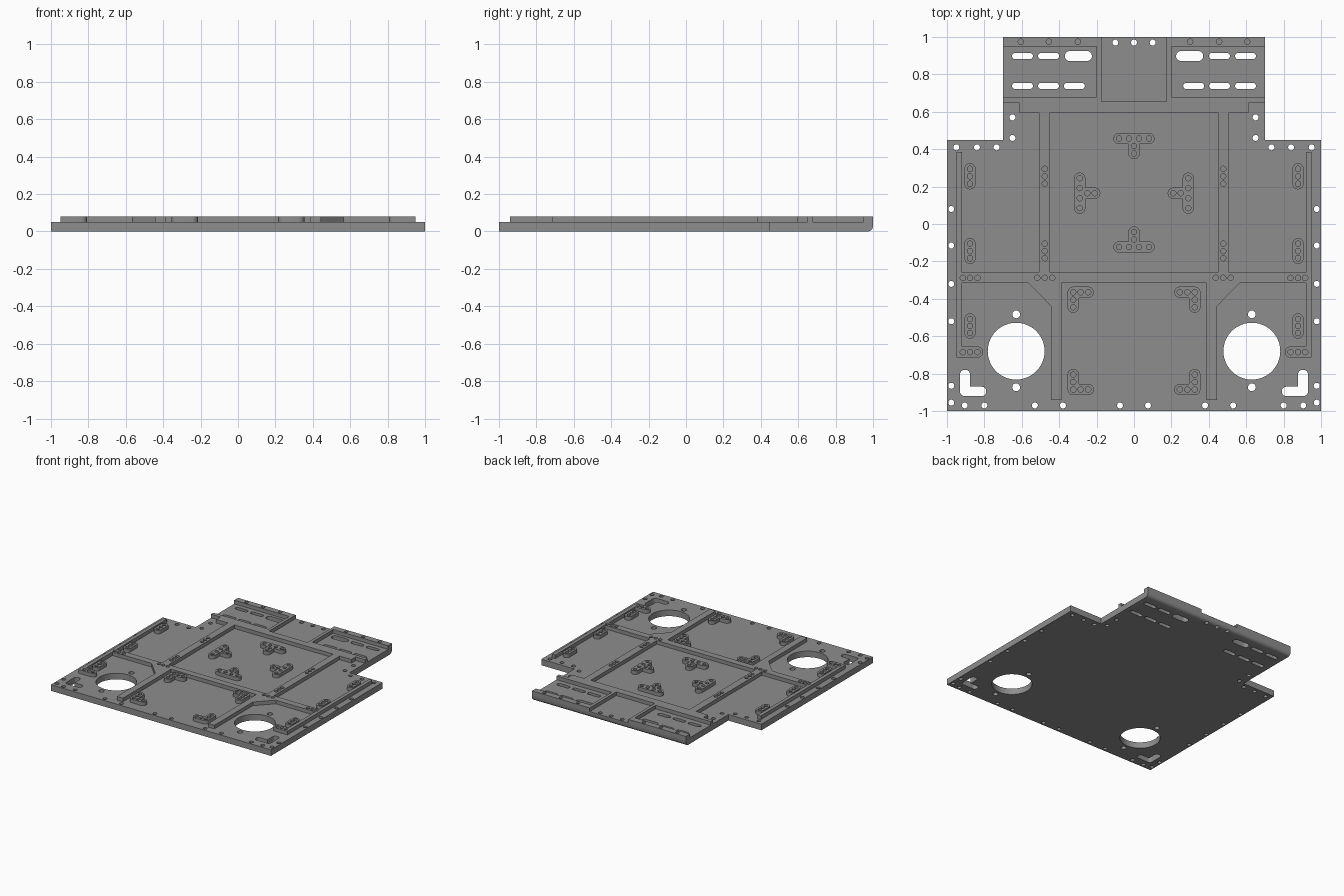
import bpy, bmesh, math
from mathutils import Vector

if "Cube" in bpy.data.objects:
    bpy.data.objects.remove(bpy.data.objects["Cube"])

BASE, TOP = 0.05, 0.08      # plate top and rib top heights
H, R = 0.03, 0.0145         # pad half width, screw hole radius

grey = bpy.data.materials.new("mid grey")
grey.diffuse_color = (0.27, 0.27, 0.27, 1)
grey.use_nodes = True
grey.node_tree.nodes["Principled BSDF"].inputs["Base Color"].default_value = grey.diffuse_color


def circle(x, y, r, n=20):
    return [(x + r * math.cos(2 * math.pi * i / n), y + r * math.sin(2 * math.pi * i / n)) for i in range(n)]


def mirror(pts):
    return [(-p[0], *p[1:]) for p in pts][::-1]


def both(pts):
    return pts + [(-x, y) for x, y in pts if x != 0]


def rounded(pts, r=0.0, n=6):
    """Round convex corners; a third value on a point overrides the radius."""
    m = len(pts)
    area = sum(pts[i - 1][0] * pts[i][1] - pts[i][0] * pts[i - 1][1] for i in range(m))
    out = []
    for i, p in enumerate(pts):
        c = Vector(p[:2])
        rad = p[2] if len(p) > 2 else r
        a = (Vector(pts[i - 1][:2]) - c).normalized()
        b = (Vector(pts[(i + 1) % m][:2]) - c).normalized()
        if rad and (b.x * a.y - b.y * a.x) * area > 0:
            mid = c + (a + b) * rad
            new = [mid - rad * (b * math.cos(t) + a * math.sin(t))
                   for t in (math.pi / 2 * k / n for k in range(n + 1))]
        else:
            new = [c]
        for q in new:
            if not out or (q - out[-1]).length > 1e-4:
                out.append(q)
    if (out[0] - out[-1]).length < 1e-4:
        out.pop()
    return [tuple(q) for q in out]


def slot(x0, x1, y, w):
    return rounded([(x0, y - w / 2), (x1, y - w / 2), (x1, y + w / 2), (x0, y + w / 2)], w / 2)


def plate(name, outline, holes, z0, z1, back_round=0.0):
    bm = bmesh.new()
    for loop in [outline] + holes:
        vs = [bm.verts.new((x, y, z0)) for x, y in loop]
        for i in range(len(vs)):
            bm.edges.new((vs[i - 1], vs[i]))
    bmesh.ops.triangle_fill(bm, use_beauty=True, edges=bm.edges[:])
    ext = bmesh.ops.extrude_face_region(bm, geom=bm.faces[:], use_keep_orig=True)
    up = [g for g in ext["geom"] if isinstance(g, bmesh.types.BMVert)]
    bmesh.ops.translate(bm, verts=up, vec=(0, 0, z1 - z0))
    # rounded lower back edge, cut as three facets
    for ang in ((22.5, 45, 67.5) if back_round else ()):
        no = Vector((0, math.cos(math.radians(ang)), -math.sin(math.radians(ang))))
        co = Vector((0, 1 - back_round, back_round)) + no * back_round
        res = bmesh.ops.bisect_plane(bm, geom=bm.verts[:] + bm.edges[:] + bm.faces[:], dist=1e-6,
                                     plane_co=co, plane_no=no, clear_outer=True)
        cut = [e for e in res["geom_cut"] if isinstance(e, bmesh.types.BMEdge) and e.is_boundary]
        bmesh.ops.triangle_fill(bm, use_beauty=True, edges=cut, normal=no)
    bmesh.ops.recalc_face_normals(bm, faces=bm.faces[:])
    me = bpy.data.meshes.new(name)
    bm.to_mesh(me)
    bm.free()
    me.materials.append(grey)
    ob = bpy.data.objects.new(name, me)
    bpy.context.collection.objects.link(ob)
    bpy.context.view_layer.objects.active = ob
    ob.select_set(True)
    bpy.ops.object.shade_smooth_by_angle(angle=math.radians(30))
    ob.select_set(False)


# Base plate with through holes and slots
half = [(-0.7, 1), (-0.7, 0.45), (-1, 0.45), (-1, -1)]
bolts = [(0, 0.97), (-0.1, 0.97), (-0.65, 0.57), (-0.65, 0.46),
         (-0.95, 0.41), (-0.84, 0.41), (-0.735, 0.41)]
bolts += [(-0.977, y) for y in (0.08, -0.115, -0.32, -0.52, -0.865, -0.955)]
bolts += [(x, -0.97) for x in (-0.905, -0.8, -0.53, -0.38, -0.075)]
holes = [circle(x, y, 0.016) for x, y in both(bolts)]
corner = rounded([(-0.93, -0.92), (-0.79, -0.92), (-0.79, -0.87), (-0.877, -0.87),
                  (-0.877, -0.78), (-0.93, -0.78)], 0.023)
side = [corner, circle(-0.63, -0.68, 0.152, 48), circle(-0.63, -0.483, 0.021), circle(-0.63, -0.873, 0.021),
        slot(-0.652, -0.54, 0.898, 0.033), slot(-0.513, -0.4, 0.898, 0.033), slot(-0.37, -0.225, 0.898, 0.054)]
side += [slot(x, x + 0.112, 0.738, 0.033) for x in (-0.652, -0.513, -0.375)]
holes += side + [mirror(s) for s in side]
plate("base_plate", half + mirror(half), holes, 0, BASE, 0.03)

# Raised rib frame: half outline mirrored, with the central pocket left open
half = [(-0.175, 0.655), (-0.175, 1), (-0.7, 1), (-0.7, 0.95), (-0.2, 0.95), (-0.2, 0.68), (-0.7, 0.68),
        (-0.7, 0.65), (-0.615, 0.65), (-0.615, 0.595), (-0.508, 0.595), (-0.508, -0.26), (-0.92, -0.26),
        (-0.92, 0.385), (-0.95, 0.385), (-0.95, -0.715), (-0.807, -0.715, H), (-0.807, -0.655, H),
        (-0.92, -0.655), (-0.92, -0.315), (-0.565, -0.315), (-0.443, -0.44), (-0.443, -0.94),
        (-0.388, -0.94), (-0.388, -0.315)]
pocket = [(-0.448, -0.26), (0.448, -0.26), (0.448, 0.595), (-0.448, 0.595)]
rows = [(0.295, 0.255, 0.215), (-0.105, -0.145, -0.183), (-0.508, -0.545, -0.583)]
screws = [(-0.477, y) for row in rows[:2] for y in row]
screws += [(x, -0.288) for x in (-0.915, -0.877, -0.837, -0.517, -0.477, -0.437)]
screws += [(x, -0.685) for x in (-0.915, -0.877, -0.837)]
screws += [(x, 0.975) for x in (-0.605, -0.455, -0.3)]
plate("rib_frame", rounded(half + mirror(half)), [pocket] + [circle(x, y, R) for x, y in both(screws)], BASE, TOP)

# Straight three-screw pads along the sides
for sx in (-1, 1):
    x = 0.877 * sx
    for row in rows:
        a, b = row[2] - H, row[0] + H
        plate("side_pad", rounded([(x - H, a), (x + H, a), (x + H, b), (x - H, b)], H),
              [circle(x, y, R) for y in row], BASE, TOP)

# Corner-shaped pads in the front bay
ell = [(-H, -H), (0.08 + H, -H), (0.08 + H, H), (H, H), (H, 0.08 + H), (-H, 0.08 + H)]
for sx in (-1, 1):
    for cy, sy in ((-0.365, -1), (-0.885, 1)):
        def place(p):
            return (sx * (0.325 - p[0]), cy + sy * p[1])
        plate("corner_pad", rounded([place(p) for p in ell], H),
              [circle(*place(p), R) for p in ((0, 0), (0.04, 0), (0.08, 0), (0, 0.04), (0, 0.08))], BASE, TOP)

# Tee-shaped pads in the central bay, stems pointing inwards
tee = [(-0.11, -H), (0.11, -H), (0.11, H), (H, H), (H, 0.11), (-H, 0.11), (-H, H), (-0.11, H)]
dots = [(-0.08, 0), (-0.027, 0), (0.027, 0), (0.08, 0), (0, 0.04), (0, 0.08)]
for cx, cy, turn in ((0, -0.123, 0), (0.29, 0.165, 1), (0, 0.457, 2), (-0.29, 0.165, 3)):
    c, s = ((1, 0), (0, 1), (-1, 0), (0, -1))[turn]
    def spin(p):
        return (cx + c * p[0] - s * p[1], cy + s * p[0] + c * p[1])
    plate("tee_pad", rounded([spin(p) for p in tee], H), [circle(*spin(p), R) for p in dots], BASE, TOP)
